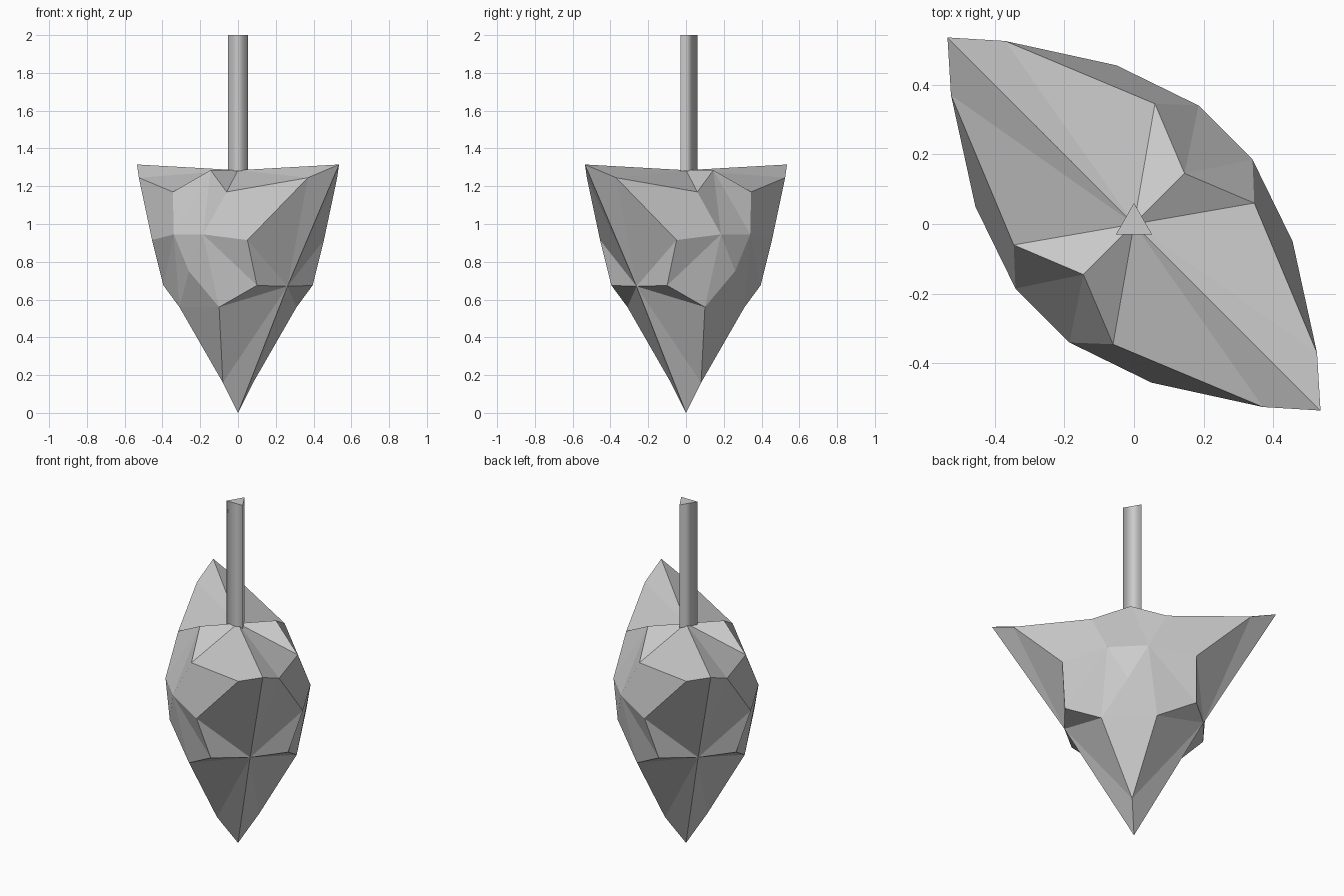
import bpy, bmesh
from mathutils import Vector

if "Cube" in bpy.data.objects:
    bpy.data.objects.remove(bpy.data.objects["Cube"])

# Key points of one quarter of the faceted body (between the two diagonal mirror planes)
P = {
    'C': (0, 0, 1.285), 'T': (.535, -.535, 1.315), 'a': (.525, -.37, 1.245),
    'b': (.345, .06, 1.17), 'p': (.145, .145, 1.285), 'd': (.34, .185, .945),
    'm': (.2625, .2625, .945), 'e': (.455, -.05, .915), 'f': (.395, -.1, .675),
    'g': (.262, -.262, .67), 'h': (.26, .26, .75), 'i': (.31, .1, .56),
    'n': (.205, .205, .56), 'j': (.08, .08, .16), 'O': (0, 0, 0),
}
FACES = ("CTa Cab Cbp pbd pdm bae bed Tag aeg efg "
         "def dfi dih dhm fig hin inj gij gjO").split()

# Body: repeat the quarter by mirroring across x=y and x=-y
MIRRORS = [lambda x, y: (x, y), lambda x, y: (y, x),
           lambda x, y: (-y, -x), lambda x, y: (-x, -y)]
bm = bmesh.new()
for mirror in MIRRORS:
    v = {k: bm.verts.new((*mirror(c[0], c[1]), c[2])) for k, c in P.items()}
    for face in FACES:
        bm.faces.new([v[k] for k in face])
bmesh.ops.remove_doubles(bm, verts=bm.verts[:], dist=1e-4)
bmesh.ops.recalc_face_normals(bm, faces=bm.faces[:])
mesh = bpy.data.meshes.new("body")
bm.to_mesh(mesh)
bm.free()
bpy.context.collection.objects.link(bpy.data.objects.new("body", mesh))

# Stem: three-sided prism with smooth sides
bpy.ops.mesh.primitive_cylinder_add(vertices=3, radius=.06, depth=.72, location=(0, 0, 1.64))
stem = bpy.context.object
stem.name = "stem"
for f in stem.data.polygons:
    f.use_smooth = abs(f.normal.z) < .5
